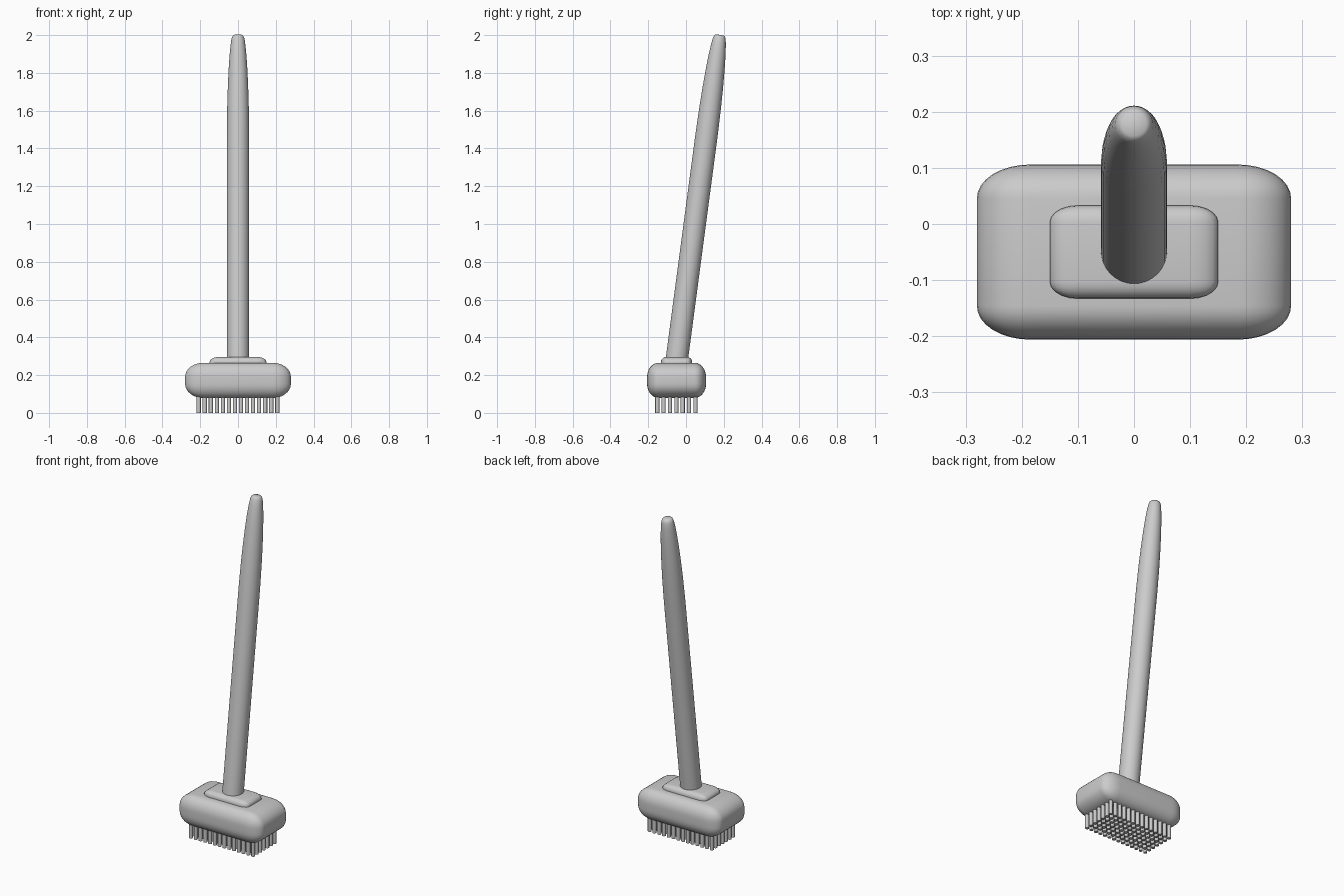
import bpy, bmesh, math
from mathutils import Matrix

if "Cube" in bpy.data.objects:
    bpy.data.objects.remove(bpy.data.objects["Cube"])


def finish(name, bm, angle=40):
    bmesh.ops.recalc_face_normals(bm, faces=bm.faces)
    me = bpy.data.meshes.new(name)
    bm.to_mesh(me)
    bm.free()
    ob = bpy.data.objects.new(name, me)
    bpy.context.collection.objects.link(ob)
    bpy.ops.object.select_all(action='DESELECT')
    ob.select_set(True)
    bpy.context.view_layer.objects.active = ob
    bpy.ops.object.shade_smooth_by_angle(angle=math.radians(angle))
    return ob


def soft_box(name, centre, half, radii, segments=8):
    """Box with a different rounding radius along each axis."""
    bm = bmesh.new()
    bmesh.ops.create_cube(bm, size=4)
    bmesh.ops.bevel(bm, geom=bm.edges[:], offset=1, segments=segments,
                    profile=0.5, affect='EDGES')
    for v in bm.verts:
        for i in range(3):
            a = abs(v.co[i])
            d = (half[i] - radii[i]) * min(a, 1) + radii[i] * max(a - 1, 0)
            v.co[i] = centre[i] + math.copysign(d, v.co[i])
    return finish(name, bm)


# Brush head and the raised collar on top of it
soft_box("brush_head", (0, -0.05, 0.172), (0.28, 0.156, 0.093), (0.095, 0.06, 0.075))
soft_box("handle_collar", (0, -0.05, 0.265), (0.15, 0.083, 0.031), (0.05, 0.03, 0.026), 5)

# Leaning handle: turned profile with a tapered, rounded tip (radius, length)
profile = [(0, 0), (0.059, 0), (0.059, 1.25), (0.057, 1.40), (0.054, 1.50),
           (0.050, 1.59), (0.045, 1.67), (0.039, 1.73), (0.034, 1.762),
           (0.029, 1.775), (0.022, 1.781), (0, 1.782)]
bm = bmesh.new()
verts = [bm.verts.new((r, 0, z)) for r, z in profile]
edges = [bm.edges.new(p) for p in zip(verts, verts[1:])]
bmesh.ops.spin(bm, geom=verts + edges, cent=(0, 0, 0), axis=(0, 0, 1),
               angle=math.tau, steps=32, use_duplicate=False)
bmesh.ops.remove_doubles(bm, verts=bm.verts, dist=1e-5)
handle = finish("handle", bm, 50)
handle.location = (0, -0.055, 0.235)
handle.rotation_euler = (-math.atan(0.1325), 0, 0)

# Grid of bristles under the head
bm = bmesh.new()
COLS, ROWS = 14, 7
for i in range(COLS):
    for j in range(ROWS):
        x = -0.208 + 0.416 * i / (COLS - 1)
        y = -0.152 + 0.202 * j / (ROWS - 1)
        bmesh.ops.create_cone(bm, cap_ends=True, segments=12, radius1=0.011,
                              radius2=0.011, depth=0.10,
                              matrix=Matrix.Translation((x, y, 0.05)))
finish("bristles", bm)
